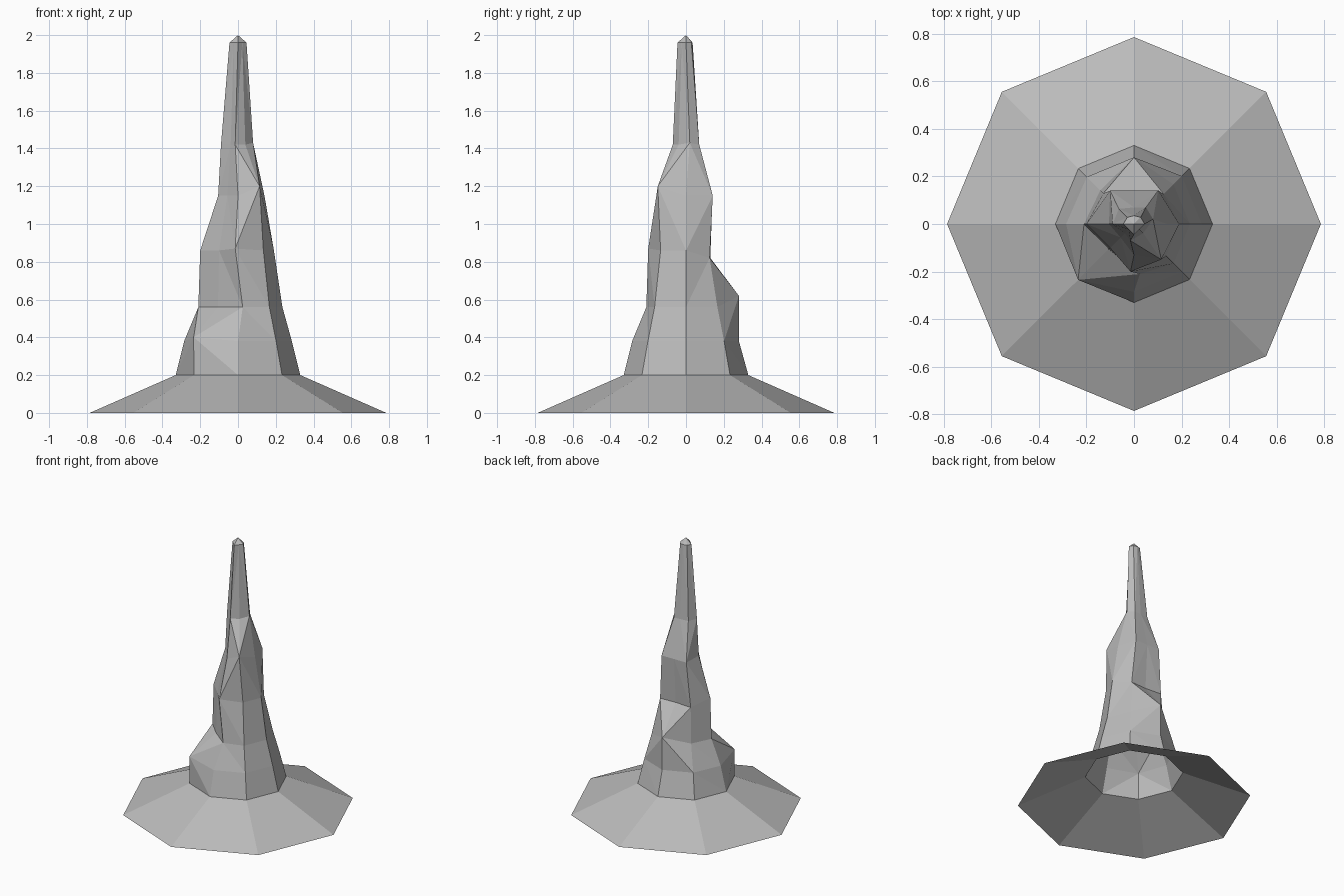
import bpy
import bmesh
from math import cos, sin, radians
from mathutils import Vector

SIDES = 8

cube = bpy.data.objects.get("Cube")
if cube:
    bpy.data.objects.remove(cube, do_unlink=True)

# Plain stone material
stone = bpy.data.materials.new("grey_stone")
stone.use_nodes = True
grey = (0.5, 0.5, 0.5, 1)
stone.diffuse_color = grey
stone.node_tree.nodes["Principled BSDF"].inputs["Base Color"].default_value = grey

# Height of each ring and its radii (in hundredths), starting at the left (+x) corner
rings = [
    (0.00, [78.5] * SIDES),
    (0.20, [33] * SIDES),
    (0.38, [28.5, 28.5, 28, 28, 28.5, 33.2, 28.5, 28.5]),
    (0.56, [23.5, 23.5, 28, 20, 21, 15, 21, 23.5]),
    (0.86, [19, 17.7, 12, 18.2, 20, 14.2, 20, 19]),
    (1.15, [14, 17.2, 14, 17, 10.5, 8, 13, 19]),
    (1.42, [8, 8.5, 7, 9, 9, 5.5, 7, 5.5]),
    (1.96, [4.5, 4, 3.5, 4, 4.5, 3.2, 4.5, 3.2]),
]

# Small nudges that make the ledges and bulges uneven: (ring, corner) -> offset
nudges = {
    (2, 5): (0, 0, 0.02),
    (3, 2): (0, 0, 0.06),
    (3, 6): (0.025, 0, 0),
    (4, 1): (0, 0, -0.04),
    (4, 2): (0, 0, -0.04),
    (4, 3): (0, 0, -0.04),
    (4, 6): (-0.015, 0, 0.01),
    (5, 1): (-0.02, 0.02, 0),
    (5, 3): (0.02, 0.02, 0),
    (5, 7): (-0.02, -0.015, 0.05),
    (6, 0): (0, 0.02, 0.01),
    (6, 1): (-0.01, 0.01, 0),
    (6, 6): (-0.015, 0, 0),
}


def ring_point(level, corner):
    height, radii = rings[level]
    angle = radians(corner * 360 / SIDES)
    r = radii[corner] / 100
    base = Vector((r * cos(angle), r * sin(angle), height))
    return base + Vector(nudges.get((level, corner), (0, 0, 0)))


def width(vert):
    return vert.co.xy.length


def skin(bm, lower, upper, split):
    """Join two rings; creases run from the wider lower corner."""
    for i in range(SIDES):
        j = (i + 1) % SIDES
        a, b, c, d = lower[i], lower[j], upper[j], upper[i]
        if not split:
            bm.faces.new((a, b, c, d))
        elif width(a) > width(b):
            bm.faces.new((a, b, c))
            bm.faces.new((a, c, d))
        else:
            bm.faces.new((a, b, d))
            bm.faces.new((b, c, d))


def make_object(name, bm):
    mesh = bpy.data.meshes.new(name)
    bm.to_mesh(mesh)
    bm.free()
    mesh.materials.append(stone)
    obj = bpy.data.objects.new(name, mesh)
    bpy.context.collection.objects.link(obj)
    return obj


def build(name, levels, tip=None):
    bm = bmesh.new()
    loops = [[bm.verts.new(ring_point(k, i)) for i in range(SIDES)] for k in levels]
    for lower, upper in zip(loops, loops[1:]):
        skin(bm, lower, upper, split=tip is not None)
    if tip is not None:
        top = bm.verts.new((0, 0, tip))
        for i in range(SIDES):
            bm.faces.new((loops[-1][i], loops[-1][(i + 1) % SIDES], top))
    return make_object(name, bm)


# Flared foot, open underneath
build("sloping_foot", range(0, 2))

# Craggy spire rising to a blunt point
build("rock_spire", range(1, len(rings)), tip=2.0)
